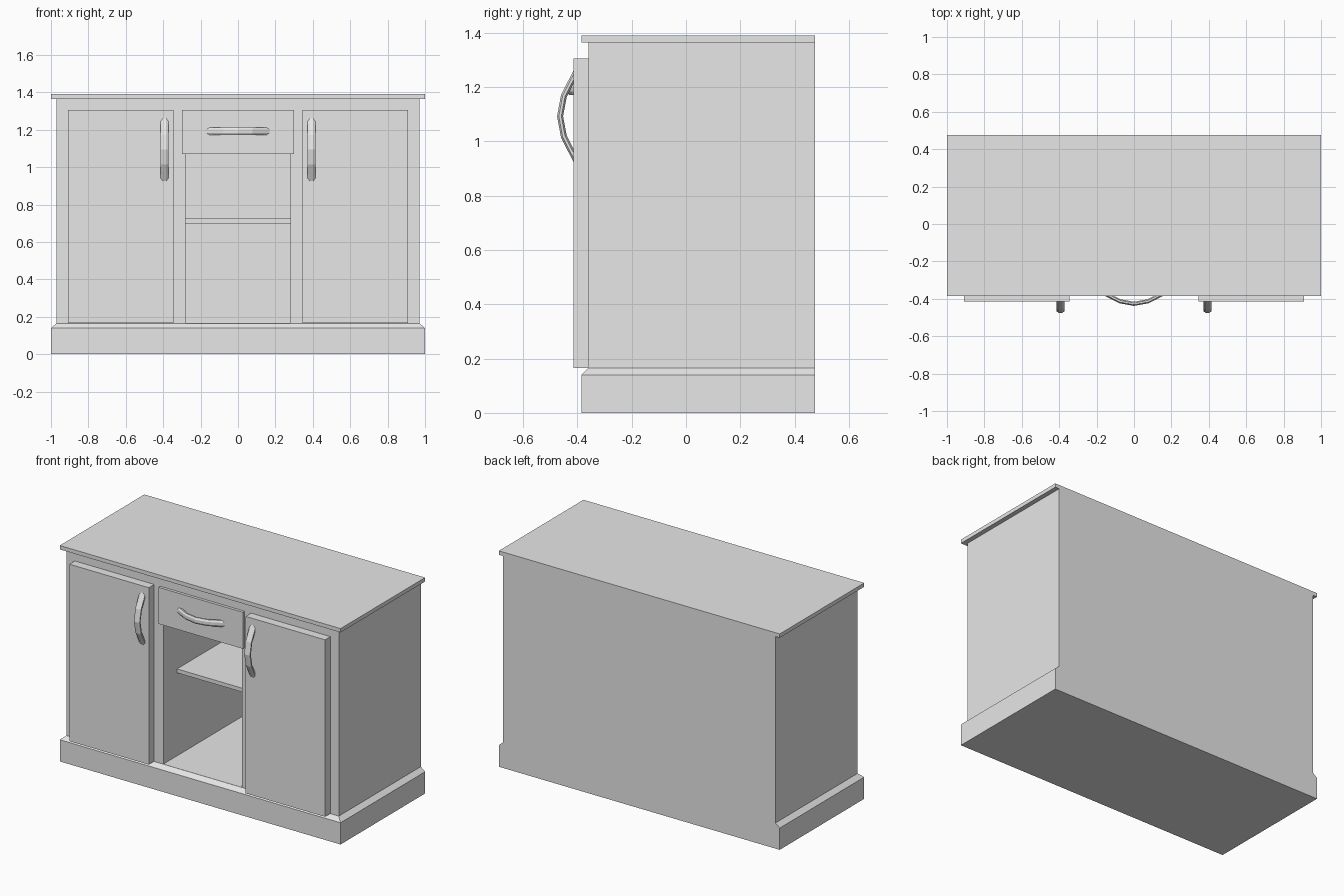
import bpy
import bmesh
import math
from mathutils import Vector

cube = bpy.data.objects.get("Cube")
if cube:
    bpy.data.objects.remove(cube, do_unlink=True)

GREY = (0.8, 0.8, 0.8, 1.0)
mat = bpy.data.materials.new("light grey")
mat.use_nodes = True
mat.diffuse_color = GREY
mat.node_tree.nodes["Principled BSDF"].inputs["Base Color"].default_value = GREY

BACK = 0.475      # flush rear plane
BODY = -0.36      # front plane of the body
DOOR = -0.415     # front plane of the doors
DRAWER = -0.378   # front plane of the drawer


def finish(name, bm):
    bmesh.ops.recalc_face_normals(bm, faces=bm.faces[:])
    mesh = bpy.data.meshes.new(name)
    bm.to_mesh(mesh)
    bm.free()
    mesh.materials.append(mat)
    ob = bpy.data.objects.new(name, mesh)
    bpy.context.collection.objects.link(ob)
    return ob


def loft(bm, rings):
    """Skin closed rings of points and cap both ends."""
    loops = [[bm.verts.new(p) for p in ring] for ring in rings]
    for a, b in zip(loops, loops[1:]):
        for i in range(len(a)):
            j = (i + 1) % len(a)
            bm.faces.new((a[i], a[j], b[j], b[i]))
    bm.faces.new(loops[0])
    bm.faces.new(loops[-1])


def box(name, x0, x1, y0, y1, z0, z1):
    bm = bmesh.new()
    loft(bm, [[(x0, y0, z), (x1, y0, z), (x1, y1, z), (x0, y1, z)] for z in (z0, z1)])
    return finish(name, bm)


def handle(name, x, y, z, upright):
    """Bowed pull with a flattened eight-sided section."""
    path = [Vector(p) for p in ((-0.163, -0.01), (-0.075, 0.035), (0, 0.049),
                                (0.075, 0.035), (0.163, -0.01))]
    rings = []
    for i, p in enumerate(path):
        t = (path[min(i + 1, 4)] - path[max(i - 1, 0)]).normalized()
        normal = Vector((-t.y, t.x))
        ring = []
        for k in range(8):
            a = math.tau * (k + 0.5) / 8
            q = p + normal * 0.012 * math.sin(a)
            w = 0.022 * math.cos(a)
            along, side = (w, q.x) if upright else (q.x, w)
            ring.append((x + along, y - q.y, z + side))
        rings.append(ring)
    bm = bmesh.new()
    loft(bm, rings)
    return finish(name, bm)


# Carcass: plinth, chamfer, body and worktop stacked in one skin
outline = [(1, -0.385, 0), (1, -0.385, 0.14), (0.97, BODY, 0.165),
           (0.97, BODY, 1.365), (1, -0.385, 1.365), (1, -0.385, 1.39)]
bm = bmesh.new()
loft(bm, [[(-w, f, z), (w, f, z), (w, BACK, z), (-w, BACK, z)] for w, f, z in outline])
bmesh.ops.dissolve_limit(bm, angle_limit=0.01, verts=bm.verts[:], edges=bm.edges[:])
carcass = finish("carcass", bm)

# Open niche cut from the front
cutter = box("niche_cutter", -0.28, 0.28, -0.6, 0.44, 0.1655, 1.085)
cutter.hide_render = True
cut = carcass.modifiers.new("niche", 'BOOLEAN')
cut.operation = 'DIFFERENCE'
cut.solver = 'EXACT'
cut.object = cutter
bpy.context.view_layer.objects.active = carcass
bpy.ops.object.modifier_apply(modifier=cut.name)
bpy.data.objects.remove(cutter, do_unlink=True)

# Shelf and drawer
box("niche_shelf", -0.28, 0.28, -0.22, 0.44, 0.70, 0.725)
box("drawer_front", -0.30, 0.30, DRAWER, BODY, 1.07, 1.305)
handle("drawer_handle", 0, DRAWER, 1.192, False)

# Doors with upright handles
for side, s in (("left", 1), ("right", -1)):
    x0, x1 = sorted((s * 0.345, s * 0.91))
    box(side + "_door", x0, x1, DOOR, BODY, 0.166, 1.305)
    handle(side + "_door_handle", s * 0.393, DOOR, 1.093, True)
